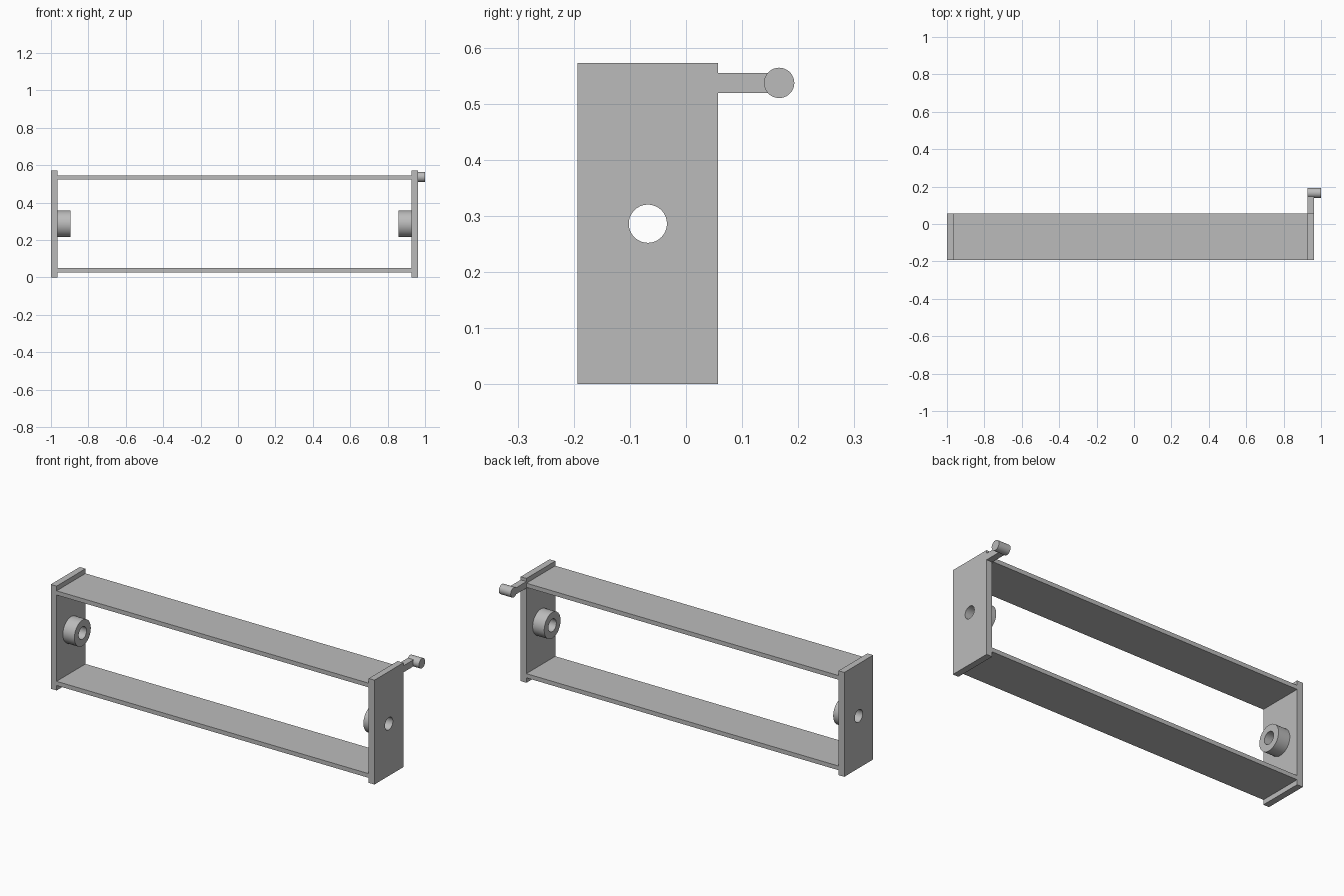
import bpy
from math import pi, radians

if "Cube" in bpy.data.objects:
    bpy.data.objects.remove(bpy.data.objects["Cube"], do_unlink=True)

# Plain grey used everywhere
grey = bpy.data.materials.new("plain_grey")
grey.use_nodes = True
GREY = (0.5, 0.5, 0.5, 1)
grey.diffuse_color = GREY
grey.node_tree.nodes["Principled BSDF"].inputs["Base Color"].default_value = GREY

FRONT, BACK = -0.193, 0.057      # depth of the frame
HEIGHT, WALL = 0.572, 0.035      # end plate height and thickness
LEFT, RIGHT = 0.963, -1.0        # outer faces of the end plates
AXIS_Y, AXIS_Z = (FRONT + BACK) / 2, HEIGHT / 2


def finish(name):
    obj = bpy.context.object
    obj.name = obj.data.name = name
    obj.data.materials.append(grey)
    return obj


def box(name, x, y, z):
    """Box from (low, high) pairs on each axis."""
    spans = (x, y, z)
    bpy.ops.mesh.primitive_cube_add(size=1, location=[(a + b) / 2 for a, b in spans])
    bpy.context.object.scale = [b - a for a, b in spans]
    bpy.ops.object.transform_apply(location=False, rotation=False, scale=True)
    return finish(name)


def rod(name, radius, x, y, z):
    """Cylinder lying along x."""
    bpy.ops.mesh.primitive_cylinder_add(
        vertices=64, radius=radius, depth=x[1] - x[0],
        location=(sum(x) / 2, y, z), rotation=(0, pi / 2, 0))
    bpy.ops.object.shade_smooth_by_angle(angle=radians(30))
    return finish(name)


def drill(obj):
    """Cut the axle hole through a part."""
    cutter = rod("hole_cutter", 0.034, (-1.2, 1.2), AXIS_Y, AXIS_Z)
    cutter.hide_render = True
    bpy.context.view_layer.objects.active = obj
    mod = obj.modifiers.new("axle_hole", "BOOLEAN")
    mod.operation, mod.solver, mod.object = "DIFFERENCE", "EXACT", cutter
    bpy.ops.object.modifier_apply(modifier=mod.name)
    bpy.data.objects.remove(cutter, do_unlink=True)
    bpy.ops.object.select_all(action="DESELECT")
    obj.select_set(True)
    bpy.ops.object.shade_smooth_by_angle(angle=radians(30))


# End plates with inward hubs, both drilled through
for side, outer, inward in (("left", LEFT, -1), ("right", RIGHT, 1)):
    inner = outer + inward * WALL
    tip = inner + inward * 0.07
    drill(box(side + "_end_plate", sorted((outer, inner)), (FRONT, BACK), (0, HEIGHT)))
    drill(rod(side + "_hub", 0.071, sorted((inner, tip)), AXIS_Y, AXIS_Z))

# Long rails joining the plates
for name, low in (("bottom_rail", 0.027), ("top_rail", 0.523)):
    box(name, (RIGHT + WALL, LEFT - WALL), (FRONT, BACK), (low, low + 0.023))

# Rear arm with its crank pin
PIN_Y, PIN_Z = 0.166, 0.537
box("rear_arm", (LEFT - WALL, LEFT), (BACK, PIN_Y), (PIN_Z - 0.018, PIN_Z + 0.018))
rod("crank_pin", 0.027, (LEFT - WALL, 1.0), PIN_Y, PIN_Z)
